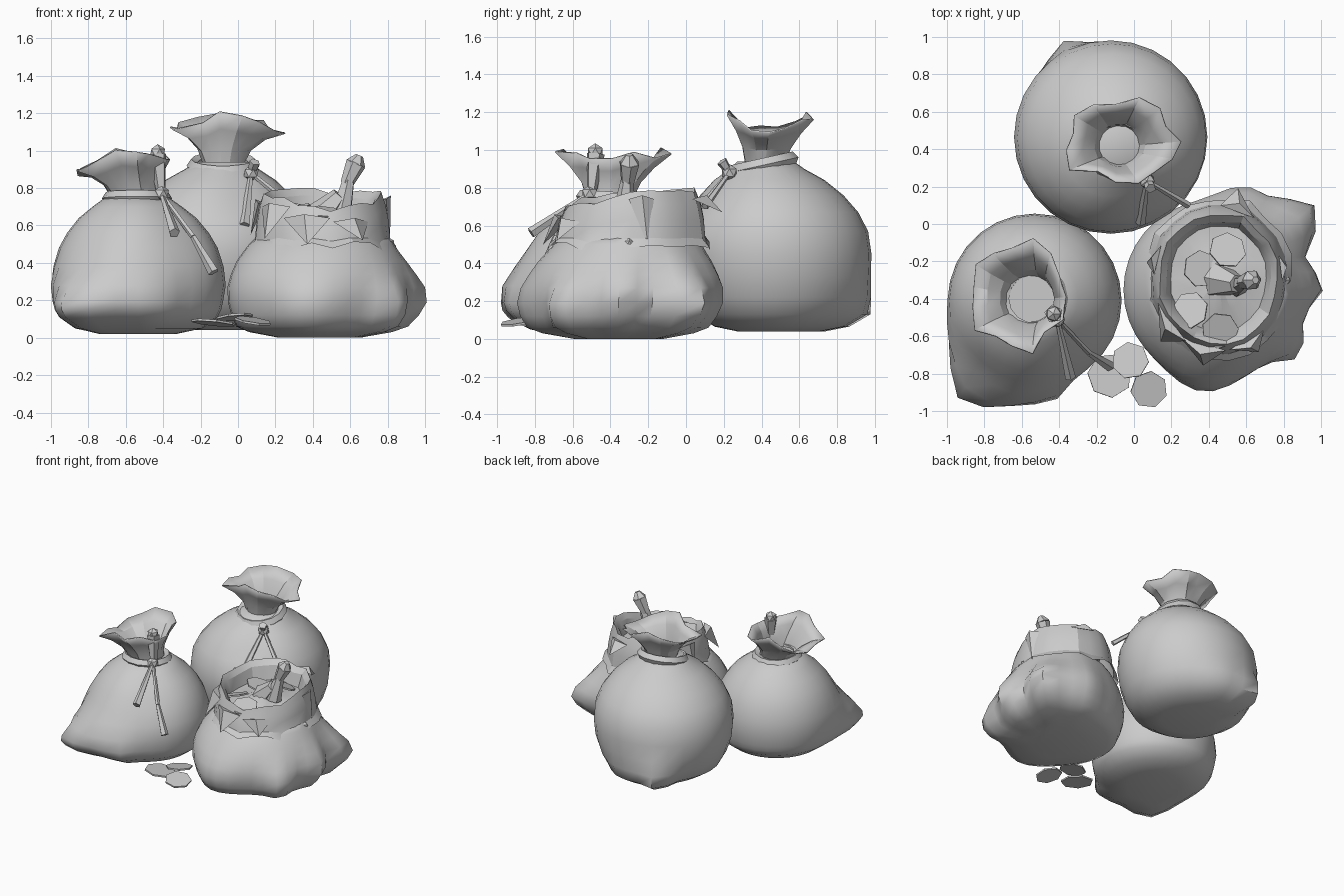
import bpy, bmesh, math, random
from mathutils import Vector, Matrix

if "Cube" in bpy.data.objects:
    bpy.data.objects.remove(bpy.data.objects["Cube"])

random.seed(11)
grey = bpy.data.materials.new("cloth grey")
grey.diffuse_color = (0.6, 0.6, 0.6, 1)
grey.use_nodes = True
grey.node_tree.nodes["Principled BSDF"].inputs["Base Color"].default_value = grey.diffuse_color


def finish(name, bm, angle=None, thick=0):
    bmesh.ops.recalc_face_normals(bm, faces=bm.faces)
    me = bpy.data.meshes.new(name)
    bm.to_mesh(me)
    bm.free()
    me.materials.append(grey)
    ob = bpy.data.objects.new(name, me)
    bpy.context.collection.objects.link(ob)
    if thick:
        ob.modifiers.new("thickness", "SOLIDIFY").thickness = thick
    if angle:
        bpy.ops.object.select_all(action='DESELECT')
        ob.select_set(True)
        bpy.context.view_layer.objects.active = ob
        bpy.ops.object.shade_smooth_by_angle(angle=math.radians(angle))
    return ob


def loft(name, rings, caps=(), angle=None, thick=0):
    """Skin closed rings of points; caps lists the ring indices to fill."""
    bm = bmesh.new()
    vs = [[bm.verts.new(p) for p in ring] for ring in rings]
    n = len(vs[0])
    for a, b in zip(vs, vs[1:]):
        for j in range(n):
            k = (j + 1) % n
            bm.faces.new((a[j], a[k], b[k], b[j]))
    for c in caps:
        bm.faces.new(vs[c])
    return finish(name, bm, angle, thick)


def body(name, base, neck, profile, bumps, n=28):
    """Bulging sack; bumps are (degrees, z, amount, width in degrees, height)."""
    top = profile[-1][0]
    rings = []
    for z, r in profile:
        t = (z / top) ** 3
        cx, cy = (base[i] * (1 - t) + neck[i] * t for i in (0, 1))
        ring = []
        for j in range(n):
            a = math.tau * j / n
            rr = r
            for deg, bz, amt, w, h in bumps:
                d = (math.degrees(a) - deg + 180) % 360 - 180
                rr += amt * math.exp(-(d / w) ** 2 - ((z - bz) / h) ** 2)
            ring.append((cx + rr * math.cos(a), cy + rr * math.sin(a), z))
        rings.append(ring)
    return loft(name, rings, (0, -1), 50)


def ruffle(name, c, rx, ry, z0, z1, neck, side_drop, left_drop, shift=(0, 0), n=15):
    """Gathered cloth flaring above the tie into uneven lobes."""
    wob = [random.uniform(-1, 1) for _ in range(n)]
    rings = []
    for t in (0, 0.3, 0.65, 1):
        ring = []
        for j in range(n):
            a = math.tau * j / n
            fold = 1 + t * (0.13 * math.cos(5 * a + 0.5) + 0.09 * wob[j])
            f = t ** 1.4
            x = neck * (1 - f) + rx * f
            y = neck * (1 - f) + ry * f
            drop = side_drop * math.cos(a) ** 2 + left_drop * max(0, -math.cos(a)) ** 3
            z = z0 + (z1 - z0) * t ** 0.9 - drop * t ** 2 + 0.03 * t * wob[(j * 4) % n]
            ring.append((c[0] + shift[0] * t + x * fold * math.cos(a),
                         c[1] + shift[1] * t + y * fold * math.sin(a), z))
        rings.append(ring)
    return loft(name, rings, (0,), 20, 0.008)


def band(name, c, R, r, tilt):
    """Cord wrapped around a neck."""
    rot = Matrix.Translation(c) @ Matrix.Rotation(tilt, 4, 'X')
    rings = []
    for k in range(5):
        b = math.tau * k / 5
        rings.append([rot @ Vector(((R + r * math.cos(b)) * math.cos(math.tau * j / 14),
                                    (R + r * math.cos(b)) * math.sin(math.tau * j / 14),
                                    r * 1.1 * math.sin(b))) for j in range(14)])
    return loft(name, rings + rings[:1], (), 40)


def rod(name, p, q, r0, r1, sides=5):
    p, q = Vector(p), Vector(q)
    bm = bmesh.new()
    m = Matrix.Translation((p + q) / 2) @ (q - p).to_track_quat('Z', 'Y').to_matrix().to_4x4()
    bmesh.ops.create_cone(bm, cap_ends=True, segments=sides, radius1=r0, radius2=r1,
                          depth=(q - p).length, matrix=m)
    return finish(name, bm)


def knot(name, c, r):
    bm = bmesh.new()
    bmesh.ops.create_icosphere(bm, subdivisions=1, radius=r, matrix=Matrix.Translation(c))
    return finish(name, bm)


def coin(name, c, r, tilt):
    d = Vector((tilt[0], tilt[1], 1)).normalized() * 0.006
    return rod(name, Vector(c) - d, Vector(c) + d, r, r, 7)


# Tall back sack
body("back_sack", (-0.13, 0.47), (-0.08, 0.42),
     [(0.04, 0.2), (0.065, 0.32), (0.13, 0.42), (0.22, 0.47), (0.33, 0.505), (0.45, 0.517),
      (0.57, 0.505), (0.67, 0.46), (0.76, 0.39), (0.84, 0.30), (0.9, 0.2), (0.94, 0.15)],
     [(119, 0.13, 0.13, 13, 0.15), (88, 0.12, 0.07, 25, 0.13), (-65, 0.74, -0.05, 32, 0.13)])
band("back_sack_tie", (-0.08, 0.41, 0.92), 0.16, 0.035, 0.22)
ruffle("back_sack_ruffle", (-0.08, 0.42), 0.29, 0.22, 0.92, 1.2, 0.1, 0.1, 0.0, (0.01, 0.02))
knot("back_sack_knot", (0.07, 0.23, 0.88), 0.045)
rod("back_cord_front", (0.07, 0.23, 0.88), (0.035, 0.01, 0.6), 0.012, 0.03)
rod("back_cord_side", (0.07, 0.23, 0.88), (0.29, 0.1, 0.7), 0.012, 0.02)
rod("back_cord_loop", (0.07, 0.23, 0.88), (0.09, 0.19, 0.94), 0.02, 0.03)

# Left front sack
body("left_sack", (-0.53, -0.41), (-0.54, -0.4),
     [(0.02, 0.2), (0.05, 0.34), (0.11, 0.42), (0.15, 0.44), (0.19, 0.45), (0.28, 0.465),
      (0.38, 0.455), (0.48, 0.425), (0.56, 0.38), (0.64, 0.315), (0.7, 0.24), (0.75, 0.17)],
     [(233, 0.15, 0.22, 18, 0.17), (278, 0.17, 0.1, 14, 0.16), (205, 0.2, 0.04, 15, 0.17),
      (256, 0.24, 0.09, 14, 0.18), (-52, 0.55, -0.04, 28, 0.17)])
band("left_sack_tie", (-0.54, -0.4, 0.745), 0.155, 0.033, -0.06)
ruffle("left_sack_ruffle", (-0.55, -0.4), 0.26, 0.29, 0.75, 0.98, 0.13, 0.0, 0.12, (-0.08, 0.01))
knot("left_sack_knot", (-0.41, -0.51, 0.77), 0.045)
rod("left_cord_upper", (-0.41, -0.51, 0.77), (-0.24, -0.69, 0.54), 0.012, 0.016)
rod("left_cord_lower", (-0.24, -0.69, 0.54), (-0.13, -0.76, 0.35), 0.016, 0.03)
rod("left_cord_short", (-0.41, -0.51, 0.77), (-0.34, -0.82, 0.56), 0.012, 0.03)
rod("left_cord_loop", (-0.41, -0.5, 0.77), (-0.43, -0.48, 0.98), 0.025, 0.05)
knot("left_cord_loop_end", (-0.43, -0.48, 0.99), 0.045)

# Open right sack with crumpled corners
body("open_sack", (0.42, -0.36), (0.45, -0.3),
     [(0.0, 0.2), (0.03, 0.36), (0.06, 0.43), (0.12, 0.455), (0.19, 0.475), (0.27, 0.48),
      (0.34, 0.465), (0.41, 0.44), (0.46, 0.41), (0.5, 0.385), (0.54, 0.35)],
     [(39, 0.18, 0.23, 15, 0.2), (70, 0.2, 0.11, 18, 0.24), (4, 0.2, 0.12, 9, 0.17),
      (-36, 0.14, 0.12, 11, 0.16), (-96, 0.15, 0.07, 22, 0.18), (-12, 0.2, 0.04, 12, 0.2)], 36)
# Rolled cuff, open mouth and filling in one skin: (radius, z, jaggedness, share of rim slope)
N = 22
jag = [random.uniform(-1, 1) for _ in range(N)]
rings = []
for r, z, w, s in [(0.405, 0.485, 0.03, 0), (0.375, 0.53, 0.015, 0.1), (0.365, 0.63, 0.01, 0.6),
                   (0.35, 0.71, 0.01, 1), (0.325, 0.78, 0.02, 1), (0.29, 0.74, 0.02, 1),
                   (0.265, 0.64, 0.01, 0.4), (0.16, 0.64, 0.01, 0), (0.05, 0.68, 0.01, 0)]:
    ring = []
    for j in range(N):
        a = math.tau * j / N
        front = 0.1 * s * max(0, math.cos(a + math.radians(80))) ** 2
        rr = r + 0.6 * w * jag[(j * 7) % N]
        ring.append((0.45 + 0.97 * rr * math.cos(a), -0.29 + 1.08 * rr * math.sin(a),
                     z - front + w * jag[j]))
    rings.append(ring)
loft("open_sack_cuff", rings, (-1,), 25)
# Cuff folds that stick out: (degrees, inner z, tip z, reach, half width)
for i, (deg, z, tip, reach, hw) in enumerate([(-140, 0.7, 0.53, 0.45, 20), (-105, 0.64, 0.5, 0.44, 22),
                                              (-62, 0.62, 0.52, 0.43, 18), (8, 0.74, 0.5, 0.39, 10),
                                              (72, 0.74, 0.67, 0.46, 16), (165, 0.72, 0.55, 0.41, 12)]):
    def at(d, r, h):
        a = math.radians(d)
        return (0.45 + 0.95 * r * math.cos(a), -0.29 + 1.08 * r * math.sin(a), h)
    bm = bmesh.new()
    p = [bm.verts.new(v) for v in (at(deg - hw, 0.36, z), at(deg + hw, 0.36, z),
                                   at(deg + 4, reach, tip), at(deg, 0.39, z + 0.02))]
    for tri in ((0, 2, 3), (3, 2, 1), (0, 1, 2), (0, 3, 1)):
        bm.faces.new([p[k] for k in tri])
    finish(f"cuff_fold_{i}", bm)
knot("cuff_tie_end", (0.8, -0.3, 0.5), 0.04)

# Contents of the open sack
for i, (x, y, z, tx, ty) in enumerate([(0.3, -0.46, 0.68, -0.3, 0.2), (0.46, -0.57, 0.67, 0.1, -0.3),
                                       (0.36, -0.24, 0.69, 0.3, 0.1), (0.5, -0.14, 0.69, 0.2, 0.4)]):
    coin(f"sack_coin_{i}", (x, y, z), 0.1, (tx, ty))
rod("bundle_stem", (0.55, -0.33, 0.66), (0.59, -0.31, 0.84), 0.06, 0.035, 6)
rod("bundle_head", (0.58, -0.31, 0.82), (0.63, -0.3, 0.93), 0.035, 0.055, 6)
rod("bundle_tip", (0.63, -0.3, 0.93), (0.65, -0.3, 0.975), 0.055, 0.02, 6)
rod("bundle_wrap", (0.45, -0.3, 0.64), (0.55, -0.32, 0.76), 0.1, 0.05, 6)

# Loose coins on the ground
for i, (x, y, z, r, tx, ty) in enumerate([(-0.13, -0.81, 0.08, 0.12, 0.1, 0.1),
                                          (-0.02, -0.73, 0.11, 0.1, -0.1, 0.15),
                                          (0.08, -0.885, 0.09, 0.1, 0.15, -0.15)]):
    coin(f"ground_coin_{i}", (x, y, z), r, (tx, ty))
